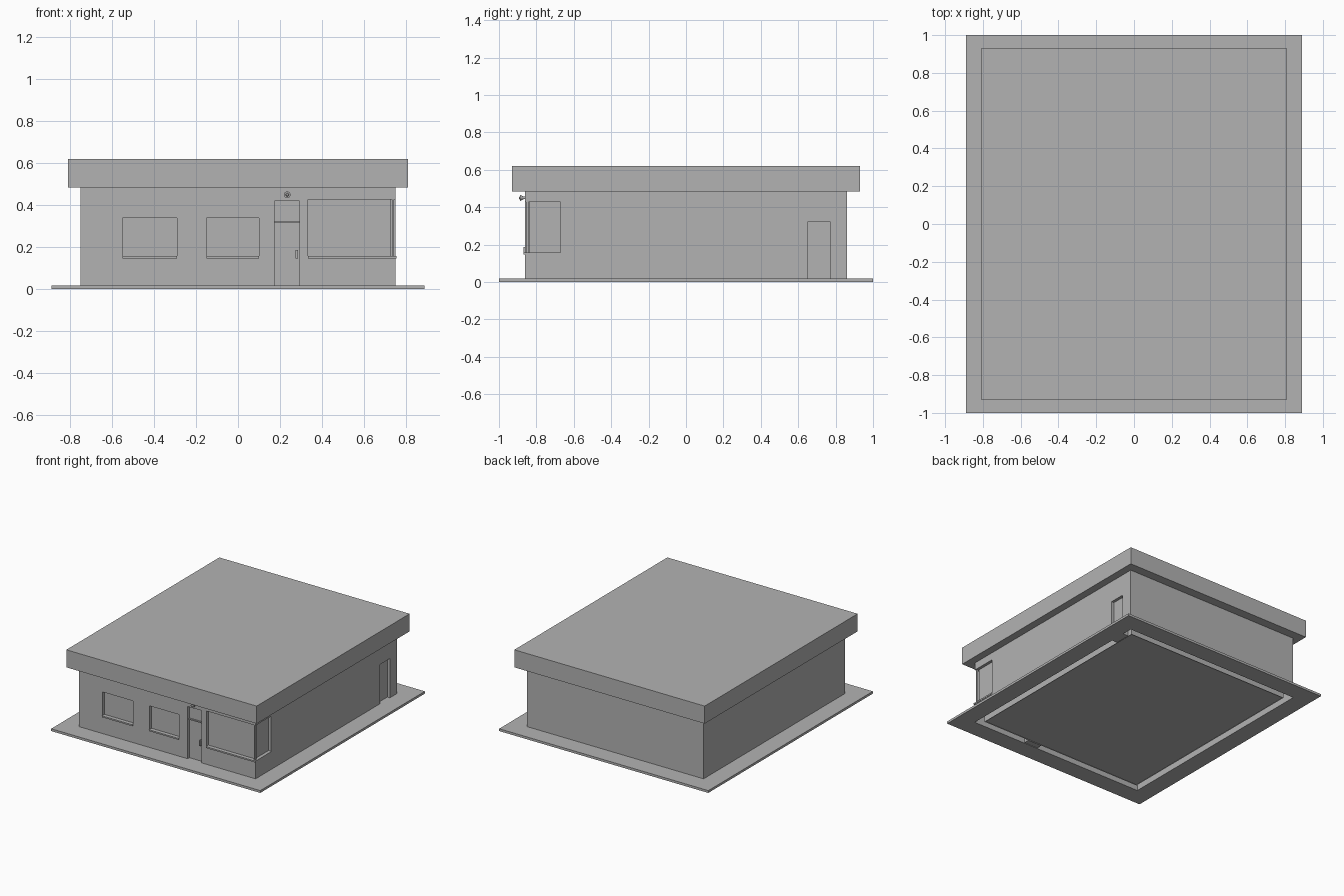
import bpy
import bmesh
from math import radians
from mathutils import Matrix

cube = bpy.data.objects.get("Cube")
if cube:
    bpy.data.objects.remove(cube, do_unlink=True)

grey = bpy.data.materials.new("plain_grey")
grey.use_nodes = True
COLOUR = (0.45, 0.45, 0.45, 1)
grey.diffuse_color = COLOUR
grey.node_tree.nodes["Principled BSDF"].inputs["Base Color"].default_value = COLOUR


def finish(name, bm):
    mesh = bpy.data.meshes.new(name)
    bm.to_mesh(mesh)
    bm.free()
    mesh.materials.append(grey)
    obj = bpy.data.objects.new(name, mesh)
    bpy.context.collection.objects.link(obj)
    return obj


def box(name, x, y, z):
    """Box from (low, high) ranges on each axis."""
    bm = bmesh.new()
    bmesh.ops.create_cube(bm, size=1)
    for v in bm.verts:
        v.co = [r[0] if c < 0 else r[1] for c, r in zip(v.co, (x, y, z))]
    return finish(name, bm)


def carve(obj, cutters):
    """Cut the boxes out of the object and discard them."""
    for c in cutters:
        mod = obj.modifiers.new("cut", 'BOOLEAN')
        mod.operation = 'DIFFERENCE'
        mod.solver = 'EXACT'
        mod.object = c
        c.hide_render = True
    graph = bpy.context.evaluated_depsgraph_get()
    mesh = bpy.data.meshes.new_from_object(obj.evaluated_get(graph))
    obj.modifiers.clear()
    obj.data = mesh
    for c in cutters:
        bpy.data.objects.remove(c, do_unlink=True)


W, D = 0.752, 0.86          # half width and half depth of the building
WALL = 0.05                 # wall thickness
SLAB = 0.018                # paving thickness
EAVES, TOP = 0.485, 0.62
SILL, LOW_HEAD, HEAD = 0.157, 0.338, 0.428
RECESS = 0.022
inner_x, inner_y = (-W + WALL, W - WALL), (-D + WALL, D - WALL)

# Openings in the front wall (x range, z range) and right-hand wall (y range, z range)
front = {
    "left_window": ((-0.55, -0.29), (SILL, LOW_HEAD)),
    "middle_window": ((-0.15, 0.10), (SILL, LOW_HEAD)),
    "front_door": ((0.174, 0.293), (SLAB, 0.42)),
    "corner_window_front": ((0.335, W + 0.02), (SILL, HEAD)),
}
side = {
    "side_door": ((0.65, 0.772), (SLAB, 0.32)),
    "corner_window_side": ((-D - 0.02, -0.67), (SILL, HEAD)),
}

# Paving with a hole under the building
paving = box("paving", (-0.89, 0.89), (-1, 1), (0, SLAB))
carve(paving, [box("hole", (-W, W), (-D, D), (-0.1, 0.1))])

# Walls with openings
walls = box("walls", (-W, W), (-D, D), (0, EAVES))
cutters = [box("room", inner_x, inner_y, (-0.1, 1))]
for x, z in front.values():
    cutters.append(box("cut", x, (-D - 0.02, -D + WALL + 0.02), z))
for y, z in side.values():
    cutters.append(box("cut", (W - WALL - 0.02, W + 0.02), y, z))
carve(walls, cutters)

# Hollow the walls underneath
bm = bmesh.new()
bm.from_mesh(walls.data)
under = [f for f in bm.faces if f.normal.z < -0.9 and f.calc_center_median().z < 0.01]
bmesh.ops.delete(bm, geom=under, context='FACES')
bm.to_mesh(walls.data)
bm.free()

# Floor, thresholds and roof
box("floor", inner_x, inner_y, (0.006, SLAB))
box("front_threshold", front["front_door"][0], (-D, inner_y[0]), (0.004, SLAB))
box("side_threshold", (inner_x[1], W), side["side_door"][0], (0.004, SLAB))
box("roof", (-0.81, 0.81), (-0.93, 0.93), (EAVES, TOP))

# Panes and door leaves set back in the openings
PANE = 0.008
for name, (x, z) in front.items():
    x = (x[0], min(x[1], W - RECESS))
    box(name, x, (-D + RECESS, -D + RECESS + PANE), z)
for name, (y, z) in side.items():
    y = (max(y[0], -D + RECESS), y[1])
    box(name, (W - RECESS - PANE, W - RECESS), y, z)

# Slim post where the corner panes meet
box("corner_post", (W - 0.017, W - 0.007), (-D + 0.005, -D + 0.018), (SILL, HEAD))

# Sills, the last one turning the corner
for name in ("left_window", "middle_window", "corner_window_front"):
    x = front[name][0]
    box(name + "_sill", (x[0], min(x[1], W + 0.004)), (-D - 0.008, -D + RECESS),
        (SILL - 0.01, SILL + 0.001))
box("corner_window_side_sill", (W - RECESS, W + 0.004), (-D, -0.67), (SILL - 0.01, SILL + 0.001))

# Front door transom and handle
box("door_transom", front["front_door"][0], (-D + 0.012, -D + RECESS), (0.315, 0.324))
box("door_handle", (0.275, 0.285), (-D - 0.009, -D + RECESS), (0.147, 0.187))


# Lamp above the front door: a flared shade on a short stem
def tube(name, r_back, r_front, y_back, y_front):
    bm = bmesh.new()
    bmesh.ops.create_cone(bm, cap_ends=True, segments=16, radius1=r_back,
                          radius2=r_front, depth=y_back - y_front)
    place = Matrix.Translation((0.235, (y_back + y_front) / 2, 0.45))
    bm.transform(place @ Matrix.Rotation(radians(90), 4, 'X'))
    return finish(name, bm)


tube("lamp_stem", 0.007, 0.007, -D + 0.002, -D - 0.012)
tube("lamp_shade", 0.008, 0.016, -D - 0.01, -D - 0.028)
tube("lamp_bulb", 0.009, 0.005, -D - 0.027, -D - 0.033)
